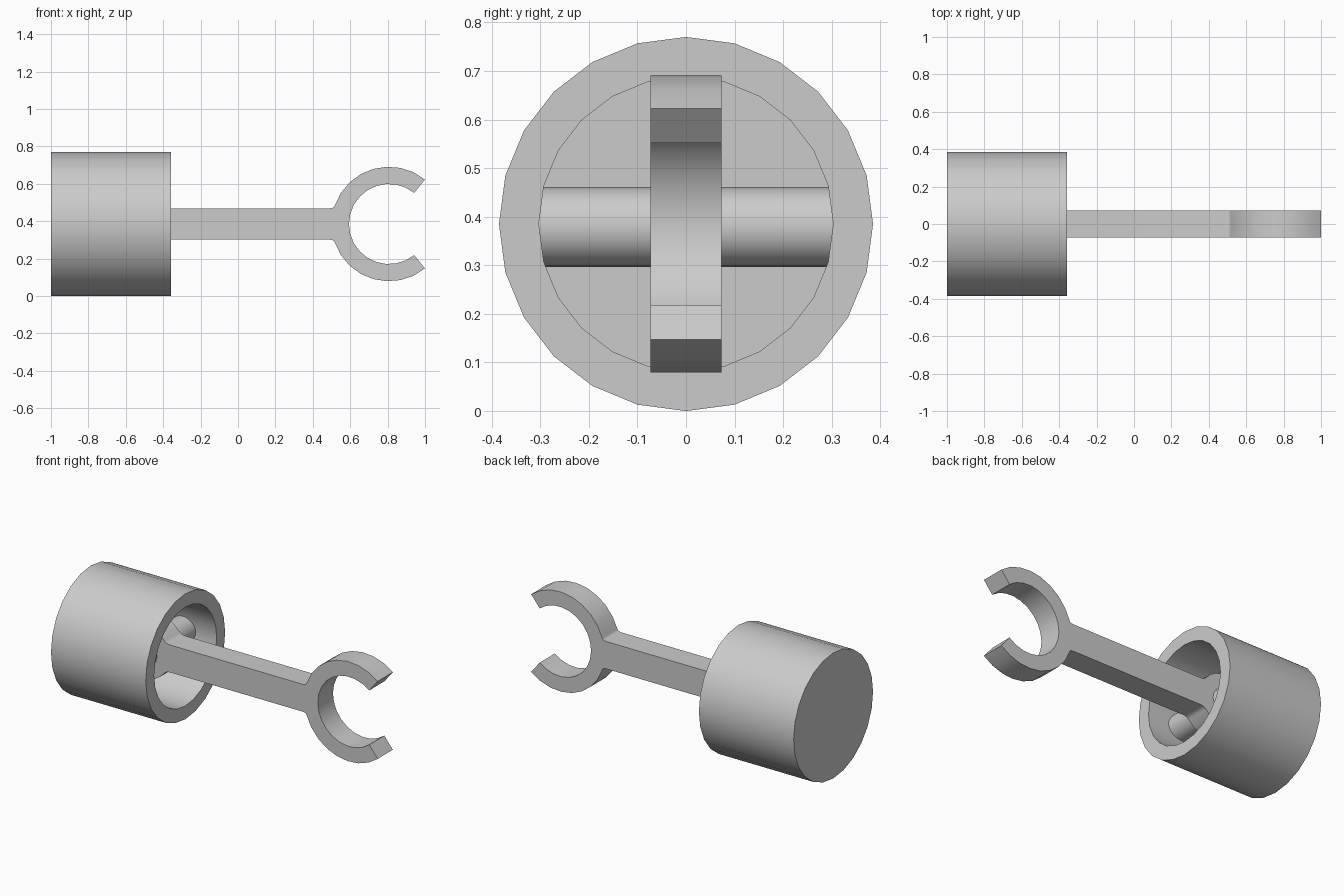
import bpy, bmesh
from math import cos, sin, pi, radians, sqrt
from mathutils import Vector, Matrix

cube = bpy.data.objects.get("Cube")
if cube:
    bpy.data.objects.remove(cube, do_unlink=True)

AXIS_Z = 0.385
SIDES = 24

grey = bpy.data.materials.new("grey metal")
grey.use_nodes = True
grey.diffuse_color = (0.6, 0.6, 0.6, 1)
grey.node_tree.nodes["Principled BSDF"].inputs["Base Color"].default_value = (0.6, 0.6, 0.6, 1)


def finish(bm, name):
    """Turn a bmesh into a smooth shaded object with sharp edges kept."""
    bmesh.ops.recalc_face_normals(bm, faces=bm.faces)
    mesh = bpy.data.meshes.new(name)
    bm.to_mesh(mesh)
    bm.free()
    mesh.materials.append(grey)
    obj = bpy.data.objects.new(name, mesh)
    bpy.context.collection.objects.link(obj)
    obj.location.z = AXIS_Z
    bpy.ops.object.select_all(action='DESELECT')
    obj.select_set(True)
    bpy.context.view_layer.objects.active = obj
    bpy.ops.object.shade_smooth_by_angle(angle=radians(30))
    return obj


def arc(cx, r, start, end, steps):
    angles = [radians(start + (end - start) * i / steps) for i in range(steps + 1)]
    return [Vector((cx + r * cos(a), 0, r * sin(a))) for a in angles]


def fillet(a, corner, b, steps=4):
    """Points of a soft corner strictly between a and b."""
    ts = [i / steps for i in range(1, steps)]
    return [a * (1 - t) ** 2 + corner * 2 * t * (1 - t) + b * t * t for t in ts]


# Piston: hollow cup, open towards +x, turned around the x axis
bm = bmesh.new()
outer, inner, rim, floor = 0.385, 0.303, -0.357, -0.85
profile = [(-1, 0), (-1, outer), (rim, outer), (rim, inner), (floor, inner), (floor, 0)]
verts = [bm.verts.new((x, 0, r)) for x, r in profile]
edges = [bm.edges.new(pair) for pair in zip(verts, verts[1:])]
bmesh.ops.spin(bm, geom=verts + edges, cent=(0, 0, 0), axis=(1, 0, 0),
               angle=2 * pi, steps=SIDES)
bmesh.ops.remove_doubles(bm, verts=bm.verts, dist=0.0005)
finish(bm, "piston")

# Wrist pin: crosses the cavity and ends inside the piston wall
pin_x = -0.58
bm = bmesh.new()
bmesh.ops.create_cone(bm, cap_ends=True, segments=SIDES, radius1=0.082, radius2=0.082,
                      depth=0.64, matrix=Matrix.Translation((pin_x, 0, -0.006))
                      @ Matrix.Rotation(pi / 2, 4, 'X'))
finish(bm, "wrist_pin")

# Connecting rod: upper half outline, mirrored below and extruded in y
big_x, big_r, bore_r, gap = 0.807, 0.306, 0.214, 51
small_r, half_bar, half_width = 0.165, 0.084, 0.0735
big_arc = arc(big_x, big_r, gap, 161, 8)
small_arc = arc(pin_x, small_r, 38, 180, 10)
big_corner = Vector((big_x - sqrt(big_r ** 2 - half_bar ** 2), 0, half_bar))
small_corner = Vector((pin_x + sqrt(small_r ** 2 - half_bar ** 2), 0, half_bar))
bar_right = big_corner - Vector((0.02, 0, 0))
bar_left = small_corner + Vector((0.03, 0, 0))
upper = (arc(big_x, bore_r, 180, gap, 9) + big_arc
         + fillet(big_arc[-1], big_corner, bar_right) + [bar_right, bar_left]
         + fillet(bar_left, small_corner, small_arc[0]) + small_arc)
lower = [Vector((p.x, 0, -p.z)) for p in reversed(upper[1:-1])]

bm = bmesh.new()
side = bm.faces.new([bm.verts.new((p.x, -half_width, p.z)) for p in upper + lower])
result = bmesh.ops.extrude_face_region(bm, geom=[side], use_keep_orig=True)
moved = [v for v in result["geom"] if isinstance(v, bmesh.types.BMVert)]
bmesh.ops.translate(bm, verts=moved, vec=(0, 2 * half_width, 0))
finish(bm, "connecting_rod")
